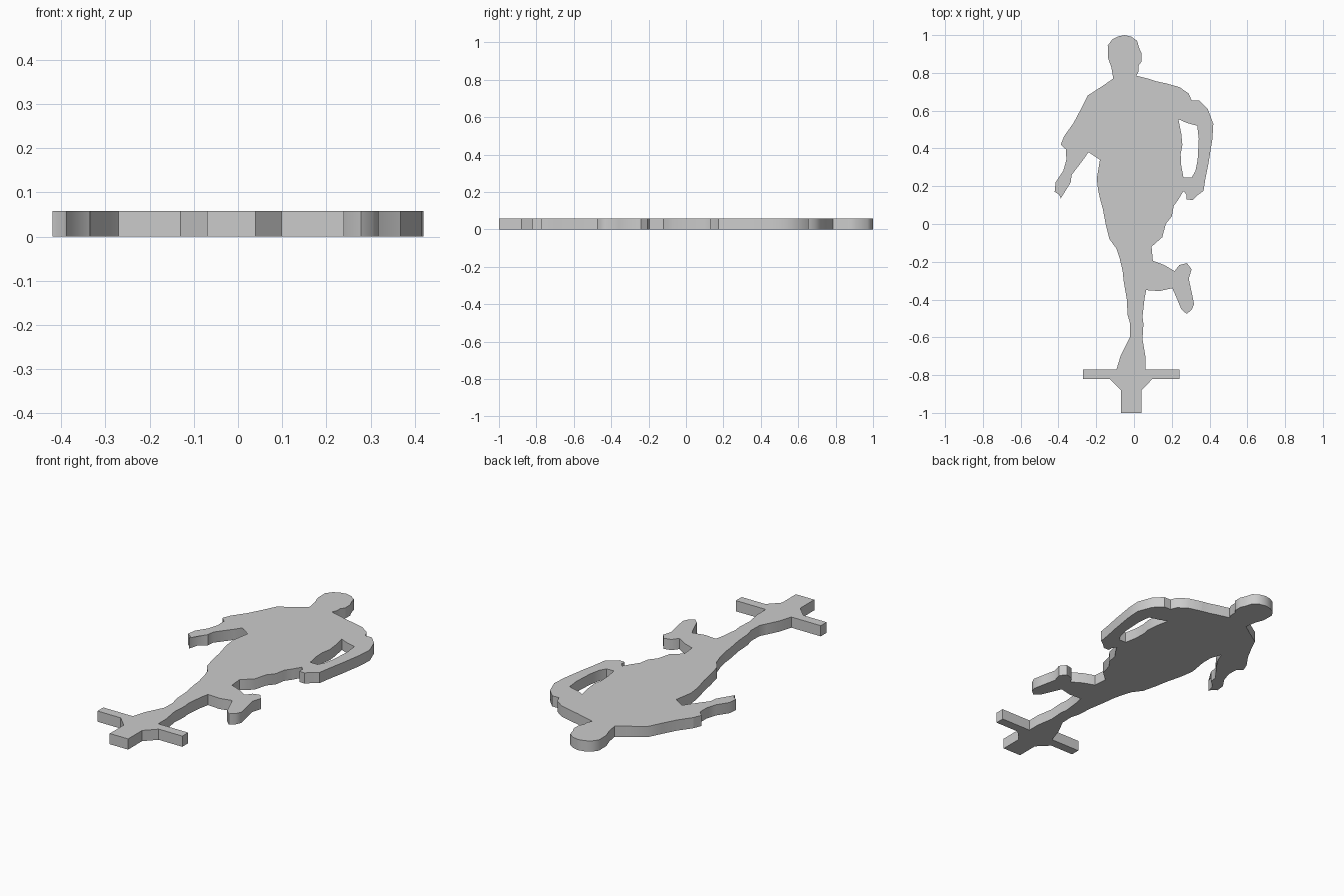
import bpy, bmesh

if "Cube" in bpy.data.objects:
    bpy.data.objects.remove(bpy.data.objects["Cube"])

THICK = 0.058
parts = {}


def outline(name, *pts):
    """Register a flat part outline, ordered counter-clockwise."""
    area = sum(a[0] * b[1] - b[0] * a[1] for a, b in zip(pts, pts[1:] + pts[:1]))
    parts[name] = list(pts) if area > 0 else list(pts[::-1])


# Joints shared between neighbouring parts
neck_l, neck_r = (-.11, .77), (.013, .785)
cuff_out, cuff_in = (-.37, .465), (-.20, .465)
shoulder, armpit = (.167, .745), (.235, .555)
wrist_top, wrist_low = (.262, .245), (.262, .175)
waist = (-.19, .18)
thigh_l, thigh_mid, thigh_r = (-.06, -.25), (.05, -.23), (.10, -.195)
knee = (.065, -.35)
foot_l, foot_r = (-.093, -.77), (.06, -.77)

# Head with ear and neck
outline("head", neck_l, (-.12, .83), (-.138, .88), (-.139, .945), (-.115, .977), (-.085, .993),
        (-.05, 1), (-.015, .992), (.016, .97), (.028, .93), (.04, .905), (.04, .86),
        (.025, .84), (.025, .81), neck_r)

# Shirt with loose left sleeve
outline("shirt", neck_l, (-.16, .735), (-.245, .68), (-.28, .61), (-.32, .535), cuff_out,
        cuff_in, (-.18, .40), (-.18, .34), (-.197, .24), waist, wrist_low, wrist_top,
        (.25, .31), (.247, .37), (.256, .42), (.25, .48), armpit, shoulder,
        (.12, .755), (.08, .768), neck_r)

# Hanging arm
outline("left_arm", cuff_out, (-.388, .42), (-.36, .395), (-.358, .34), (-.375, .28),
        (-.415, .22), (-.42, .17), (-.395, .155), (-.388, .135), (-.375, .185), (-.335, .22),
        (-.33, .26), (-.265, .345), (-.222, .41), cuff_in)

# Bent arm, hand on hip
outline("right_arm", wrist_low, (.278, .155), (.278, .13), (.31, .127), (.337, .153),
        (.368, .175), (.378, .24), (.394, .32), (.415, .45), (.42, .53), (.39, .61),
        (.345, .655), (.305, .655), (.29, .69), (.24, .725), shoulder, armpit,
        (.28, .535), (.335, .52), (.343, .45), (.337, .34), (.325, .28), (.305, .245), wrist_top)

# Hips and thighs
outline("trousers", waist, (-.18, .135), (-.165, .08), (-.15, 0), (-.13, -.08), (-.093, -.13),
        (-.075, -.185), thigh_l, thigh_mid, thigh_r, (.093, -.12), (.15, -.07), (.168, 0),
        (.20, .04), (.21, .095), (.235, .13), wrist_low)

# Planted leg
outline("standing_leg", thigh_l, (-.055, -.3), (-.038, -.4), (-.034, -.48), (-.02, -.53),
        (-.022, -.6), (-.04, -.635), (-.07, -.695), foot_l, foot_r, (.06, -.70), (.045, -.61),
        (.05, -.53), (.045, -.49), (.055, -.4), knee, thigh_mid)

# Kicked-back leg and shoe
outline("raised_leg", thigh_mid, knee, (.135, -.355), (.203, -.34), (.225, -.39), (.25, -.45),
        (.278, -.476), (.305, -.455), (.318, -.425), (.305, -.36), (.29, -.29), (.305, -.24),
        (.28, -.207), (.24, -.217), (.215, -.25), (.16, -.217), thigh_r)

# Cross bar with mounting tab
outline("stand", (-.27, -.77), foot_l, foot_r, (.24, -.77), (.24, -.82), (.098, -.82),
        (.04, -.88), (.04, -1), (-.07, -1), (-.07, -.88), (-.13, -.82), (-.27, -.82))

# Count outline edges so that walls on shared joints are left out
edge_use = {}
for pts in parts.values():
    for a, b in zip(pts, pts[1:] + pts[:1]):
        edge_use[frozenset((a, b))] = edge_use.get(frozenset((a, b)), 0) + 1


def build(name, pts):
    bm = bmesh.new()
    low = [bm.verts.new((x, y, 0)) for x, y in pts]
    top = [bm.verts.new((x, y, THICK)) for x, y in pts]
    caps = [bm.faces.new(low[::-1]), bm.faces.new(top)]
    for i, a in enumerate(pts):
        j = (i + 1) % len(pts)
        if edge_use[frozenset((a, pts[j]))] == 1:
            bm.faces.new((low[i], low[j], top[j], top[i]))
    bmesh.ops.triangulate(bm, faces=caps)
    mesh = bpy.data.meshes.new(name)
    bm.to_mesh(mesh)
    bm.free()
    ob = bpy.data.objects.new(name, mesh)
    bpy.context.collection.objects.link(ob)
    return ob


# Extrude every part and smooth the rounded sides
for ob in [build(n, p) for n, p in parts.items()]:
    bpy.ops.object.select_all(action='DESELECT')
    ob.select_set(True)
    bpy.context.view_layer.objects.active = ob
    bpy.ops.object.shade_smooth_by_angle(angle=0.7)
